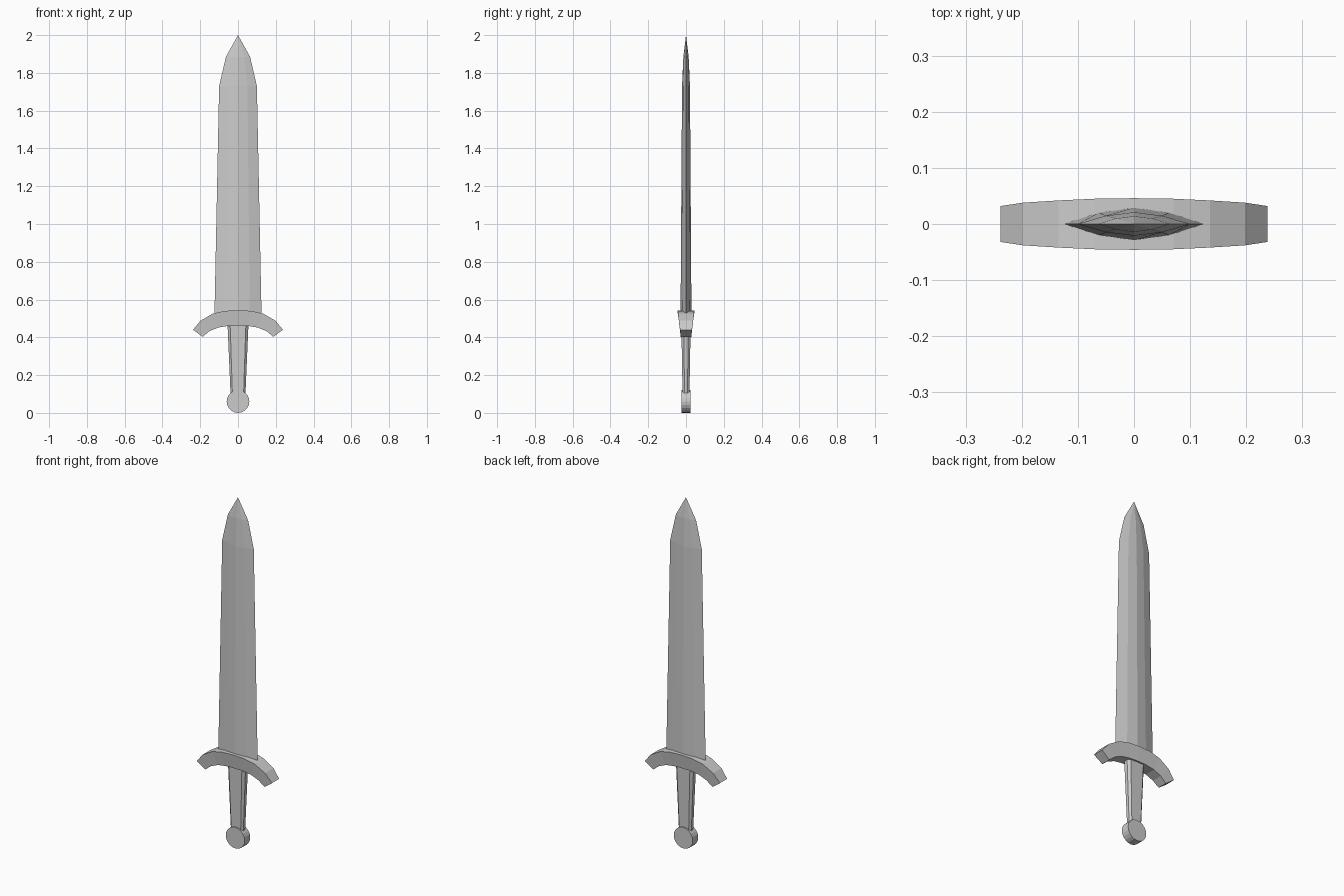
import bpy, bmesh, math

if "Cube" in bpy.data.objects:
    bpy.data.objects.remove(bpy.data.objects["Cube"])


def loft(name, rings, closed_tip=None):
    """Skin equal-length rings of points; cap the ends or close on a tip."""
    bm = bmesh.new()
    vr = [[bm.verts.new(p) for p in r] for r in rings]
    n = len(vr[0])
    for a, b in zip(vr, vr[1:]):
        for i in range(n):
            j = (i + 1) % n
            bm.faces.new((a[i], a[j], b[j], b[i]))
    bm.faces.new(vr[0])
    if closed_tip:
        tip = bm.verts.new(closed_tip)
        for i in range(n):
            bm.faces.new((vr[-1][i], vr[-1][(i + 1) % n], tip))
    else:
        bm.faces.new(vr[-1])
    bmesh.ops.recalc_face_normals(bm, faces=bm.faces)
    me = bpy.data.meshes.new(name)
    bm.to_mesh(me)
    bm.free()
    ob = bpy.data.objects.new(name, me)
    bpy.context.collection.objects.link(ob)
    return ob


# Blade: lens-shaped section tapering to a point
lens = [(1, 0), (0.5, 0.7), (0, 1), (-0.5, 0.7), (-1, 0),
        (-0.5, -0.7), (0, -1), (0.5, -0.7)]
stations = [(0.50, 0.125, 0.029), (1.73, 0.10, 0.021), (1.885, 0.064, 0.014)]
loft("blade", [[(x * w, y * t, z) for x, y in lens] for z, w, t in stations],
     (0, 0, 2.0))

# Guard: drooping arc, wider on top and at the middle
half = [  # top x, top z, top half depth, bottom x, bottom z, bottom half depth
    (0.070, 0.540, 0.045, 0.055, 0.460, 0.033),
    (0.135, 0.525, 0.042, 0.105, 0.452, 0.032),
    (0.198, 0.488, 0.038, 0.152, 0.432, 0.031),
    (0.238, 0.440, 0.032, 0.187, 0.403, 0.028)]
mid = [(0, 0.543, 0.046, 0, 0.462, 0.034)]
left = [(-a, b, c, -d, e, f) for a, b, c, d, e, f in reversed(half)]
loft("guard", [[(tx, -td, tz), (tx, td, tz), (bx, bd, bz), (bx, -bd, bz)]
               for tx, tz, td, bx, bz, bd in left + mid + half])

# Grip: tapered eight-sided handle
octagon = [(1, 0.45), (0.75, 1), (-0.75, 1), (-1, 0.45),
           (-1, -0.45), (-0.75, -1), (0.75, -1), (1, -0.45)]
loft("grip", [[(x * w, y * t, z) for x, y in octagon]
              for z, w, t in [(0.09, 0.039, 0.018), (0.48, 0.056, 0.025)]])

# Pommel: disc facing front
loft("pommel", [[(0.06 * math.cos(a), y, 0.06 + 0.06 * math.sin(a))
                 for a in (2 * math.pi * i / 20 for i in range(20))]
                for y in (-0.025, 0.025)])
